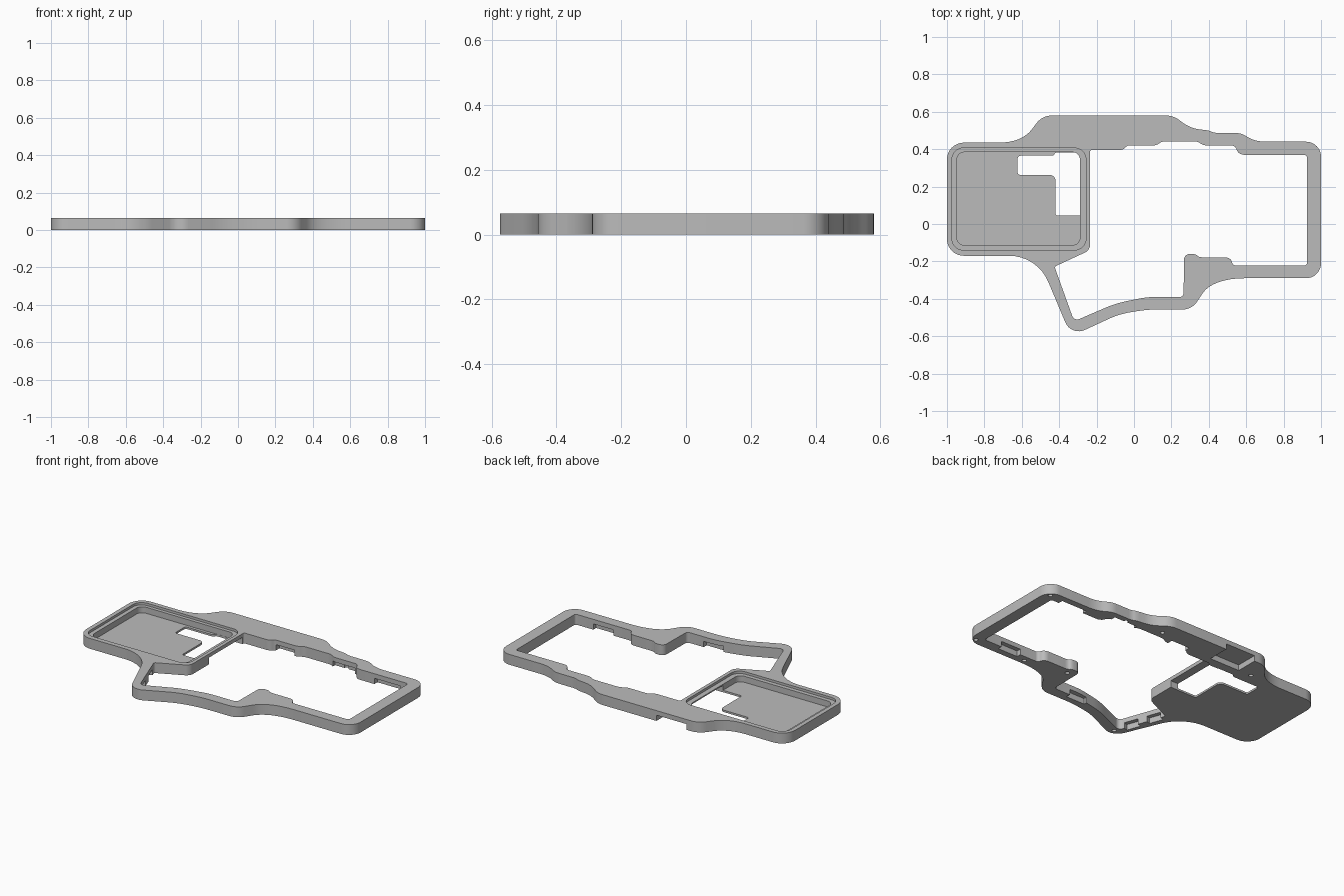
import bpy
from math import cos, sin, pi, radians
from mathutils import Vector

if "Cube" in bpy.data.objects:
    bpy.data.objects.remove(bpy.data.objects["Cube"])

HEIGHT = 0.065
FLOOR = 0.012
POCKET = 0.036

grey = bpy.data.materials.new("plain_grey")
grey.use_nodes = True
colour = (0.5, 0.5, 0.5, 1)
grey.diffuse_color = colour
grey.node_tree.nodes["Principled BSDF"].inputs["Base Color"].default_value = colour


def fillet(corners, steps=8):
    """Round each (x, y, tangent length) corner with a conic arc."""
    out = []
    n = len(corners)
    for i, (x, y, r) in enumerate(corners):
        p = Vector((x, y))
        a = Vector(corners[i - 1][:2]) - p
        b = Vector(corners[(i + 1) % n][:2]) - p
        if r == 0:
            out.append(p)
            continue
        w = cos((pi - a.angle(b)) / 2)
        start = p + a.normalized() * min(r, a.length * 0.48)
        end = p + b.normalized() * min(r, b.length * 0.48)
        for k in range(steps + 1):
            t = k / steps
            u, v, s = (1 - t) ** 2, 2 * w * t * (1 - t), t * t
            out.append((start * u + p * v + end * s) / (u + v + s))
    return out


def prism(name, points, low, high):
    """Extrude a flat outline between two heights."""
    n = len(points)
    if sum(points[i - 1].cross(points[i]) for i in range(n)) < 0:
        points = points[::-1]
    verts = [(p.x, p.y, z) for z in (low, high) for p in points]
    faces = [range(n)[::-1], range(n, 2 * n)]
    faces += [(i, (i + 1) % n, (i + 1) % n + n, i + n) for i in range(n)]
    mesh = bpy.data.meshes.new(name)
    mesh.from_pydata(verts, [], [tuple(f) for f in faces])
    mesh.materials.append(grey)
    obj = bpy.data.objects.new(name, mesh)
    bpy.context.collection.objects.link(obj)
    return obj


def rect(x0, y0, x1, y1, r=0.0):
    return fillet([(x0, y0, r), (x1, y0, r), (x1, y1, r), (x0, y1, r)])


def slanted(cx, cy, length, width, degrees):
    d = Vector((cos(radians(degrees)), sin(radians(degrees))))
    side = Vector((-d.y, d.x)) * width / 2
    d = d * length / 2
    c = Vector((cx, cy))
    return [c - d - side, c + d - side, c + d + side, c - d + side]


def disc(cx, cy, r):
    return [Vector((cx + r * cos(k * pi / 8), cy + r * sin(k * pi / 8))) for k in range(16)]


# Outer body outline
outer = [
    (-1, -.17, .09), (-1, .435, .09), (-.6, .435, .12), (-.49, .58, .05),
    (.21, .58, .04), (.3, .512, .06), (.4, .5, .02), (.43, .487, .02),
    (.57, .487, .03), (.65, .44, .06), (1, .44, .08), (1, -.29, .08),
    (.42, -.29, .17), (.31, -.457, .05), (.07, -.457, .06),
    (-.08, -.482, .06), (-.336, -.6, .08), (-.517, -.17, .15),
]
body = prism("case_frame", fillet(outer), 0, HEIGHT)

# Large stepped opening
opening = [
    (-.235, .395, .01), (-.06, .395, .02), (-.035, .42, .01), (.12, .42, .02),
    (.15, .442, .02), (.34, .442, .02), (.37, .42, .02), (.54, .42, .02),
    (.56, .37, .03), (.925, .37, .015), (.925, -.222, .015), (.53, -.222, .015),
    (.515, -.178, .03), (.345, -.178, .02), (.33, -.16, .02), (.268, -.16, .03),
    (.265, -.39, .02), (.07, -.39, .05), (-.1, -.425, .06), (-.32, -.52, .03),
    (-.425, -.228, .01), (-.235, -.14, .03),
]
cuts = [(fillet(opening), -1, 1)]

# Tray: shallow lip, deep cavity and floor window
cuts.append((rect(-.973, -.139, -.257, .406, .06), .05, 1))
cuts.append((rect(-.947, -.113, -.289, .384, .04), FLOOR, 1))
window = [
    (-.622, .365, .015), (-.43, .365, .01), (-.42, .383, .01), (-.29, .383, .02),
    (-.29, .045, 0), (-.42, .045, .01), (-.42, .262, .03), (-.622, .262, .015),
]
cuts.append((fillet(window), -1, FLOOR + .01))

# Underside relief below the tray side wall and rear port
cuts.append((rect(-.31, .046, -.22, .38), -1, .042))
cuts.append((rect(-.41, .44, -.2, .7), -1, POCKET))

# Clip pockets along the inner rails
for x0, y0, x1, y1 in [
    (-.03, .4, .1, .455), (.36, .4, .52, .45), (.69, .35, .87, .4),
    (.66, -.25, .8, -.2), (.02, -.42, .15, -.37),
]:
    cuts.append((rect(x0, y0, x1, y1), -1, POCKET))
for cx, cy in [(-.35, -.44), (-.4, -.3)]:
    cuts.append((slanted(cx, cy, .09, .05, -70), -1, POCKET))

# Blind screw holes underneath
for cx, cy in [(.962, .405), (.962, -.255), (.6, -.258), (.32, -.21),
               (-.305, -.54), (.44, .452), (.2, .49), (-.5, .44)]:
    cuts.append((disc(cx, cy, .013), -1, .045))

bpy.ops.object.select_all(action='DESELECT')
bpy.context.view_layer.objects.active = body
body.select_set(True)
for points, low, high in cuts:
    cutter = prism("cutter", points, low, high)
    cutter.hide_render = True
    mod = body.modifiers.new("cut", 'BOOLEAN')
    mod.operation = 'DIFFERENCE'
    mod.solver = 'EXACT'
    mod.object = cutter
    bpy.ops.object.modifier_apply(modifier=mod.name)
    bpy.data.objects.remove(cutter)

bpy.ops.object.shade_smooth_by_angle(angle=radians(30))
